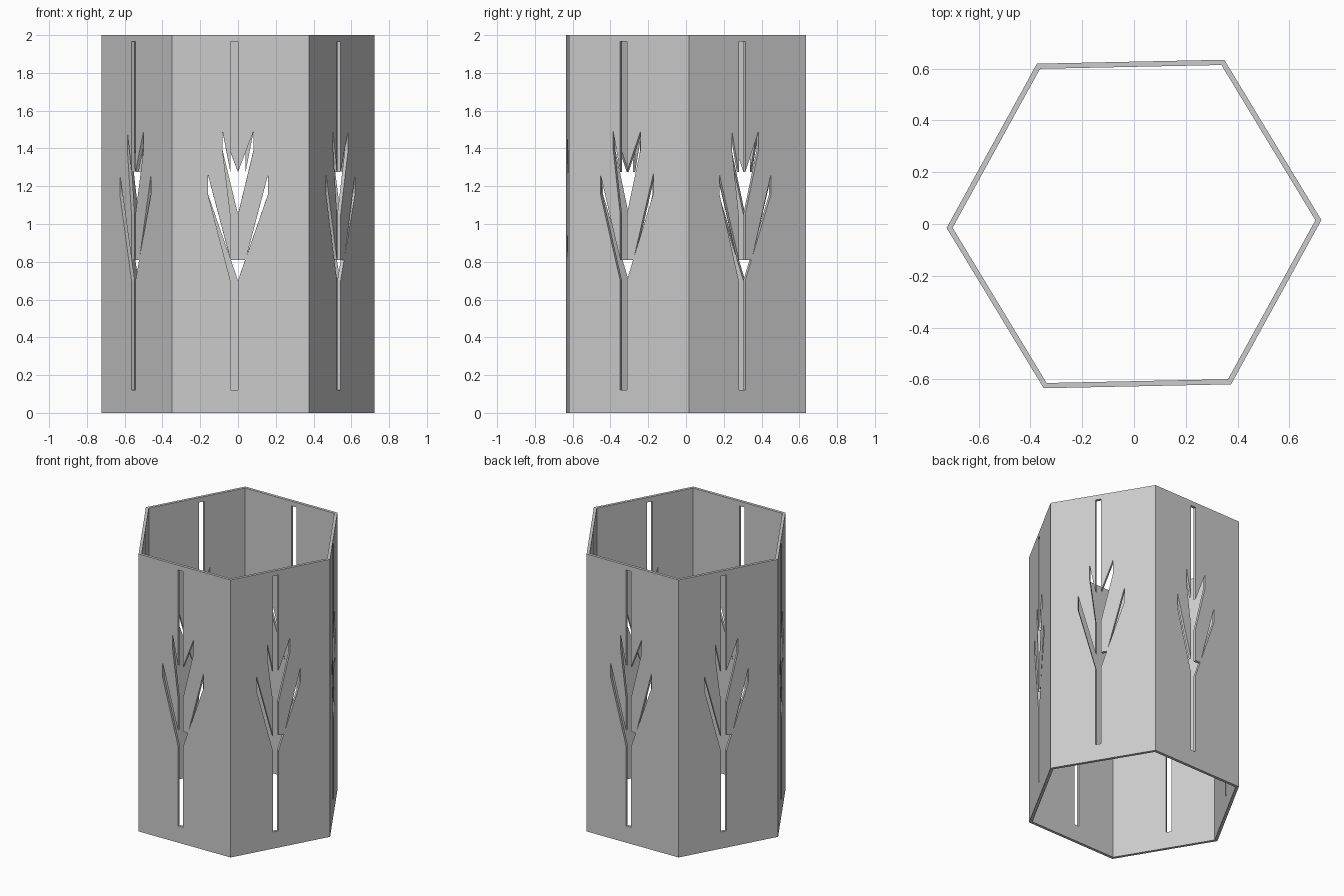
import bpy, bmesh
from math import cos, pi, radians
from mathutils import Matrix, Vector

cube = bpy.data.objects.get("Cube")
if cube:
    bpy.data.objects.remove(cube, do_unlink=True)

HEIGHT = 2.0
RADIUS = 0.724
WALL = 0.02
TWIST = radians(1.2)
SIDES = 6
STEP = 2 * pi / SIDES
APOTHEM = RADIUS * cos(STEP / 2)
SHIFT = -0.013  # cutout offset from the wall centre

# Branch cutout outline, seen from outside the wall (across, up):
# bottom of the trunk, up the right side, then down the left side
RIGHT_SIDE = [
    (0, .12), (0, .70), (.16, 1.16), (.16, 1.265), (.04, .81), (0, .81),
    (0, 1.05), (.082, 1.39), (.082, 1.49), (0, 1.275), (0, 1.965),
]
LEFT_SIDE = [
    (-.04, 1.965), (-.04, 1.275), (-.082, 1.49), (-.082, 1.39), (-.04, 1.05),
    (-.04, .81), (-.16, 1.265), (-.16, 1.16), (-.04, .70), (-.04, .12),
]


def wall_skin(bm, turn, depth):
    """One flat skin of a wall around the cutout; returns its corners and cutout loop."""
    half = depth / cos(STEP / 2) / 2

    def points(outline):
        return [bm.verts.new(turn @ Vector((x, -depth, z))) for x, z in outline]

    low_left, low_right, top_right, top_left = corners = points(
        [(-half, 0), (half, 0), (half, HEIGHT), (-half, HEIGHT)])
    right = points([(x + SHIFT, z) for x, z in RIGHT_SIDE])
    left = points([(x + SHIFT, z) for x, z in LEFT_SIDE])
    bm.faces.new([low_right, top_right] + right[::-1])
    bm.faces.new([top_left, low_left] + left[::-1])
    bm.faces.new([top_left, left[0], right[-1], top_right])
    bm.faces.new([low_left, low_right, right[0], left[-1]])
    return corners, right + left


# Six-sided open sleeve, each wall pierced by the branch
bm = bmesh.new()
for side in range(SIDES):
    turn = Matrix.Rotation(TWIST + side * STEP, 4, 'Z')
    outer, outer_cut = wall_skin(bm, turn, APOTHEM)
    inner, inner_cut = wall_skin(bm, turn, APOTHEM - WALL)
    # Bottom and top rims
    for a, b in ((0, 1), (2, 3)):
        bm.faces.new((outer[a], outer[b], inner[b], inner[a]))
    # Thickness of the cutout
    count = len(outer_cut)
    for a in range(count):
        b = (a + 1) % count
        bm.faces.new((outer_cut[a], outer_cut[b], inner_cut[b], inner_cut[a]))

# Join the walls at the mitred corners
bmesh.ops.remove_doubles(bm, verts=bm.verts[:], dist=0.0005)
bmesh.ops.recalc_face_normals(bm, faces=bm.faces[:])
mesh = bpy.data.meshes.new("hexagonal_sleeve")
bm.to_mesh(mesh)
bm.free()
sleeve = bpy.data.objects.new("hexagonal_sleeve", mesh)
bpy.context.scene.collection.objects.link(sleeve)

# Plain grey finish
grey = bpy.data.materials.new("light_grey")
grey.use_nodes = True
colour = (0.6, 0.6, 0.6, 1)
grey.diffuse_color = colour
grey.node_tree.nodes["Principled BSDF"].inputs["Base Color"].default_value = colour
mesh.materials.append(grey)
